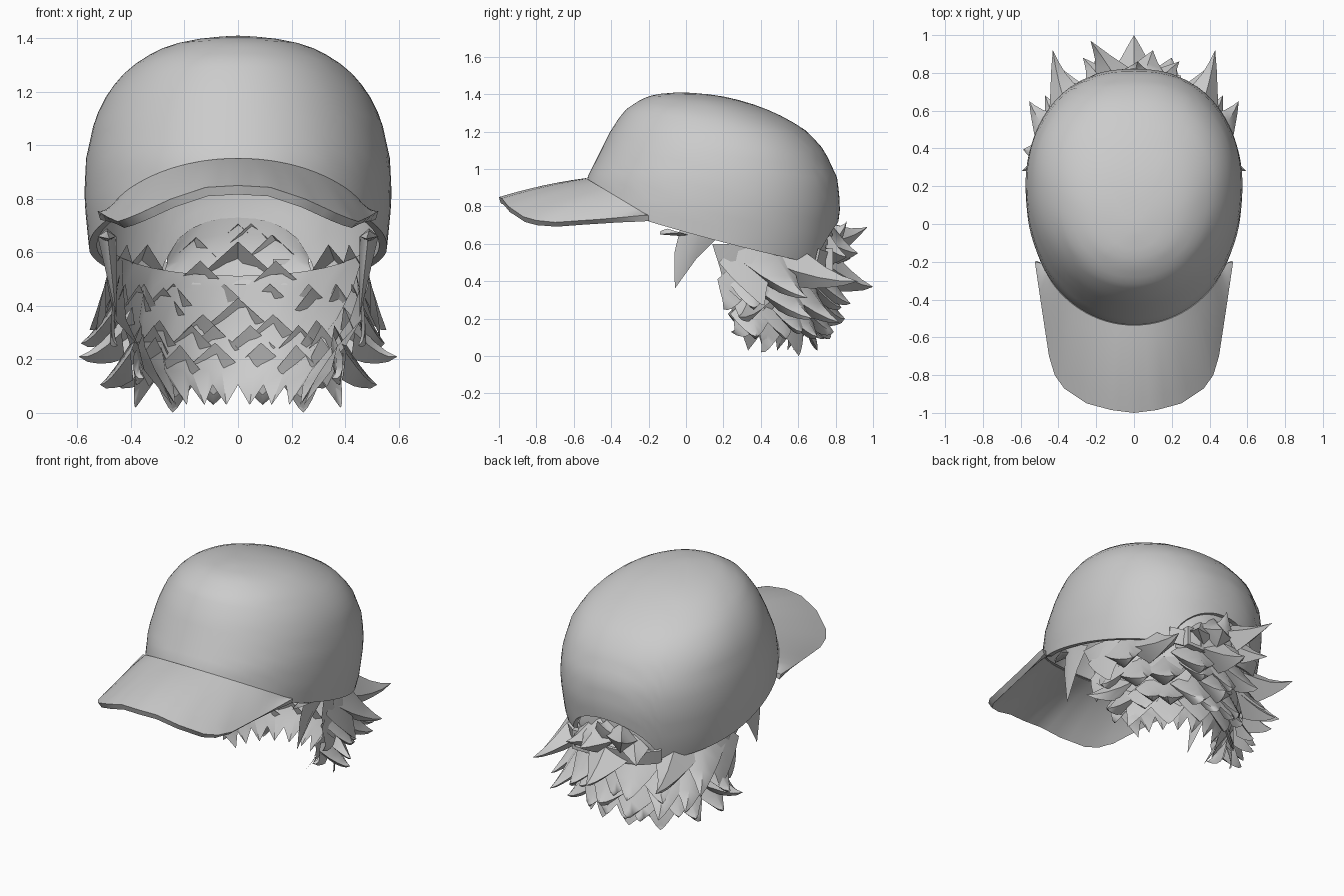
import bpy, bmesh, random
from math import sin, cos, pi, copysign, radians
from mathutils import Vector

random.seed(4)
if "Cube" in bpy.data.objects:
    bpy.data.objects.remove(bpy.data.objects["Cube"])

GREY = (0.6, 0.6, 0.6, 1)
mat = bpy.data.materials.new("plain grey")
mat.use_nodes = True
mat.diffuse_color = GREY
mat.node_tree.nodes["Principled BSDF"].inputs["Base Color"].default_value = GREY


def make(name, bm, angle, thick=0):
    """Turn a bmesh into an object; sheets face up and thicken downwards."""
    bmesh.ops.recalc_face_normals(bm, faces=bm.faces)
    if thick and sum(f.normal.z * f.calc_area() for f in bm.faces) < 0:
        bmesh.ops.reverse_faces(bm, faces=bm.faces)
    mesh = bpy.data.meshes.new(name)
    bm.to_mesh(mesh)
    bm.free()
    ob = bpy.data.objects.new(name, mesh)
    bpy.context.collection.objects.link(ob)
    mesh.materials.append(mat)
    bpy.ops.object.select_all(action='DESELECT')
    ob.select_set(True)
    bpy.context.view_layer.objects.active = ob
    if thick:
        mod = ob.modifiers.new("thickness", 'SOLIDIFY')
        mod.thickness = thick
        mod.offset = -1
        bpy.ops.object.modifier_apply(modifier=mod.name)
    bpy.ops.object.shade_smooth_by_angle(angle=angle)


def lerp_table(table, key):
    """Interpolate rows by their first value."""
    key = min(max(key, table[0][0]), table[-1][0])
    for a, b in zip(table, table[1:]):
        if key <= b[0]:
            f = (key - a[0]) / (b[0] - a[0])
            return [p + (q - p) * f for p, q in zip(a[1:], b[1:])]


def grid(bm, rows, closed=False):
    """Skin a list of point rows with quads."""
    vs = [[bm.verts.new(p) for p in row] for row in rows]
    n = len(vs[0])
    for a, b in zip(vs, vs[1:]):
        for i in range(n if closed else n - 1):
            j = (i + 1) % n
            bm.faces.new((a[i], a[j], b[j], b[i]))
    return vs


# Crown: height, front y, back y, half width
SLICES = [(.4, -.57, .75, .51), (.6, -.57, .8, .555), (.8, -.56, .825, .575),
          (.95, -.53, .81, .568), (1.1, -.455, .74, .535), (1.2, -.405, .65, .485),
          (1.27, -.36, .54, .425), (1.32, -.32, .43, .365), (1.36, -.26, .32, .29),
          (1.39, -.2, .19, .2), (1.405, -.12, .08, .1), (1.41, -.03, -.03, 0)]
TOP = 1.41


def crown_point(t, z, grow=0):
    front, back, w = lerp_table(SLICES, z)
    yc = (front + back) / 2 + .04 * (back - front)
    c, s = cos(t), sin(t)
    reach = (back - yc if c > 0 else yc - front) + grow
    power = .91 if c > 0 else .98
    return Vector(((w + grow) * copysign(abs(s) ** power, s),
                   yc + reach * copysign(abs(c) ** power, c), z))


def plain_rim(y):
    d = y + .2
    return .72 - .6 * d if d < 0 else .72 - .3 * d + .05 * d * d


def rim_point(t):
    z = .7
    for _ in range(12):
        p = crown_point(t, z)
        z = plain_rim(p.y)
        if p.y > .4 and abs(p.x) < .3:
            z = max(z, .5 + .22 * (1 - (p.x / .3) ** 2) ** .5)
    return crown_point(t, z)


COLS, ROWS = 96, 18
rims = [rim_point(2 * pi * i / COLS).z for i in range(COLS)]
rows = []
for k in range(ROWS):
    f = sin(pi / 2 * k / ROWS)
    rows.append([crown_point(2 * pi * i / COLS, r + (TOP - r) * f) for i, r in enumerate(rims)])
bm = bmesh.new()
last = grid(bm, rows, True)[-1]
apex = bm.verts.new((0, -.03, TOP))
for i in range(COLS):
    bm.faces.new((last[i], last[(i + 1) % COLS], apex))
make("cap_crown", bm, .7, .03)

# Brim: outer edge from centre to corner, lofted from the crown
EDGE = [(0, 0, -1, .85), (.15, .12, -.985, .843), (.3, .25, -.95, .80), (.45, .37, -.87, .745),
        (.55, .42, -.8, .725), (.65, .45, -.7, .715), (.85, .488, -.45, .732), (1, .525, -.2, .755)]
strips = []
for k in range(7):
    f = k / 6
    row = []
    for i in range(-20, 21):
        u = i / 20
        inner = rim_point(pi - 1.03 * u) + Vector((0, 0, .03))
        x, y, z = lerp_table(EDGE, abs(u))
        outer = Vector((copysign(x, u), y, z))
        p = inner.lerp(outer, f)
        p.z += .04 * f * (1 - f) * (1 - u * u)
        row.append(p)
    strips.append(row)
bm = bmesh.new()
grid(bm, strips)
make("cap_brim", bm, .6, .035)

# Adjusting strap across the back opening
bm = bmesh.new()
grid(bm, [[crown_point(i * .058, .455 + .03 * (i / 10) ** 2 + up, .006)
           for i in range(-10, 11)] for up in (0, .09)])
make("back_strap", bm, .6, .015)

# Buckle: square frame on the strap
bm = bmesh.new()
for cx, cz, w, h in ((.14, .515, .02, .12), (.24, .515, .02, .12),
                     (.19, .565, .1, .02), (.19, .465, .1, .02)):
    vs = bmesh.ops.create_cube(bm, size=1)["verts"]
    for v in vs:
        v.co = Vector((cx + v.co.x * w, .765 + v.co.y * .04, cz + v.co.z * h))
make("strap_buckle", bm, .5)

# Hair: height fraction, half width, front y, back y, low z
HAIR = [(0, .27, .34, .6, .07), (.3, .37, .26, .69, .2), (.6, .45, .21, .73, .35),
        (.85, .49, .17, .74, .5), (1, .5, .14, .74, .6)]


def hair_point(t, f):
    w, front, back, z = lerp_table(HAIR, f)
    y = front + (back - front) * cos(t)
    z = min(z, plain_rim(y) + .03)
    return Vector((w * sin(t), y, z))


def outward(p):
    return Vector((p.x, p.y - .25, 0)).normalized()


bm = bmesh.new()
N = 18
shell = []
for k in range(6):
    row = []
    for i in range(N + 1):
        p = hair_point(-pi / 2 + pi * i / N, k / 5)
        if k < 5:
            p += outward(p) * (.012 if (i + k) % 2 else -.025)
        if k == 0:
            p.z += .035 if i % 2 else -.04
        row.append(p)
    shell.append(row)
grid(bm, shell)
make("hair_shell", bm, .8)


def spike(bm, base, tip, width, bend=.03):
    """Curved horn: broad root lying on the scalp, concave to a sharp point."""
    base, tip = Vector(base), Vector(tip)
    out = outward(base)
    side = out.cross(Vector((0, 0, 1)))
    up = Vector((0, 0, 1)) - out * .15
    rings = []
    for f, w in ((0, 1.2), (.25, .85), (.5, .5), (.75, .24)):
        c = base.lerp(tip, f) + (out * .5 - Vector((0, 0, 1))) * bend * 4 * f * (1 - f)
        s, n = side * width * w / 2, up * width * w * .45
        rings.append([c + s, c + n, c - s, c - n])
    vs = grid(bm, rings, True)
    end = bm.verts.new(tip)
    for i in range(4):
        bm.faces.new((vs[-1][i], vs[-1][(i + 1) % 4], end))


# Large locks, mirrored: scalp angle, scalp height, tip, width
LOCKS = [(75, .5, (.595, .28, .21), .18), (62, .85, (.555, .65, .31), .24),
         (46, .85, (.43, .92, .4), .24), (40, .6, (.38, .82, .18), .22),
         (62, .28, (.385, .4, .02), .17), (42, .2, (.24, .6, .005), .18),
         (50, .4, (.385, .62, .13), .18), (18, .75, (.2, .88, .28), .24),
         (20, .4, (.13, .79, .13), .22), (80, .7, (.45, .2, .25), .2),
         (78, .32, (.35, .24, .13), .16), (15, .22, (.09, .7, .04), .18),
         (75, .85, (.53, .42, .27), .24), (58, .62, (.47, .68, .2), .22)]
bm = bmesh.new()
for s in (1, -1):
    for t, f, tip, w in LOCKS:
        spike(bm, hair_point(radians(t) * s, f), (tip[0] * s, tip[1], tip[2]), w)
spike(bm, hair_point(0, .85), (0, 1, .37), .26)
spike(bm, hair_point(0, .5), (.02, .85, .2), .24)
for f in (.35, .65):
    for i in range(8):
        p = hair_point((i - 3.5) * .38 + random.uniform(-.1, .1), f)
        drop = Vector((random.uniform(-.06, .06), 0, -.12))
        spike(bm, p, p + outward(p) * random.uniform(.07, .13) + drop, .19)
make("hair_locks", bm, .9)

# Hair tuft filling the back opening, with locks poking out
bm = bmesh.new()
rows = []
for k in range(5):
    rows.append([crown_point(i * .1, .48 + .0625 * k * (1 - (i / 5.5) ** 2) ** .5,
                             -.035 + .03 * sin(pi * k / 4) * (1 if (i + k) % 2 else .3))
                 for i in range(-5, 6)])
grid(bm, rows)
for a, b, w in (((-.1, .79, .62), (-.23, .97, .69), .17), ((.05, .79, .6), (.1, .92, .55), .2),
                ((.13, .77, .58), (.24, .86, .53), .16), ((-.16, .76, .57), (-.27, .88, .52), .16),
                ((0, .79, .62), (.02, .86, .72), .16)):
    spike(bm, a, b, w, .01)
make("hair_tuft", bm, .9)

# Sideburns hanging in front of the ears
bm = bmesh.new()
for s in (1, -1):
    for root, tip, w in ((.07, (.455, -.06, .36), .07), (-.03, (.48, -.14, .65), .05)):
        x, y, z = tip
        ring = [bm.verts.new(((.49 + dx) * s, root + dy, .66 - dy * .3))
                for dx, dy in ((.035, 0), (0, w * 1.4), (-.035, 0), (0, -w * 1.4))]
        mid = [v.co.lerp(Vector((x * s, y, z)), .4) for v in ring]
        end = bm.verts.new((x * s, y, z))
        low = [bm.verts.new(m + Vector((0, -.02, 0))) for m in mid]
        for i in range(4):
            j = (i + 1) % 4
            bm.faces.new((ring[i], ring[j], low[j], low[i]))
            bm.faces.new((low[i], low[j], end))
make("sideburns", bm, .9)
